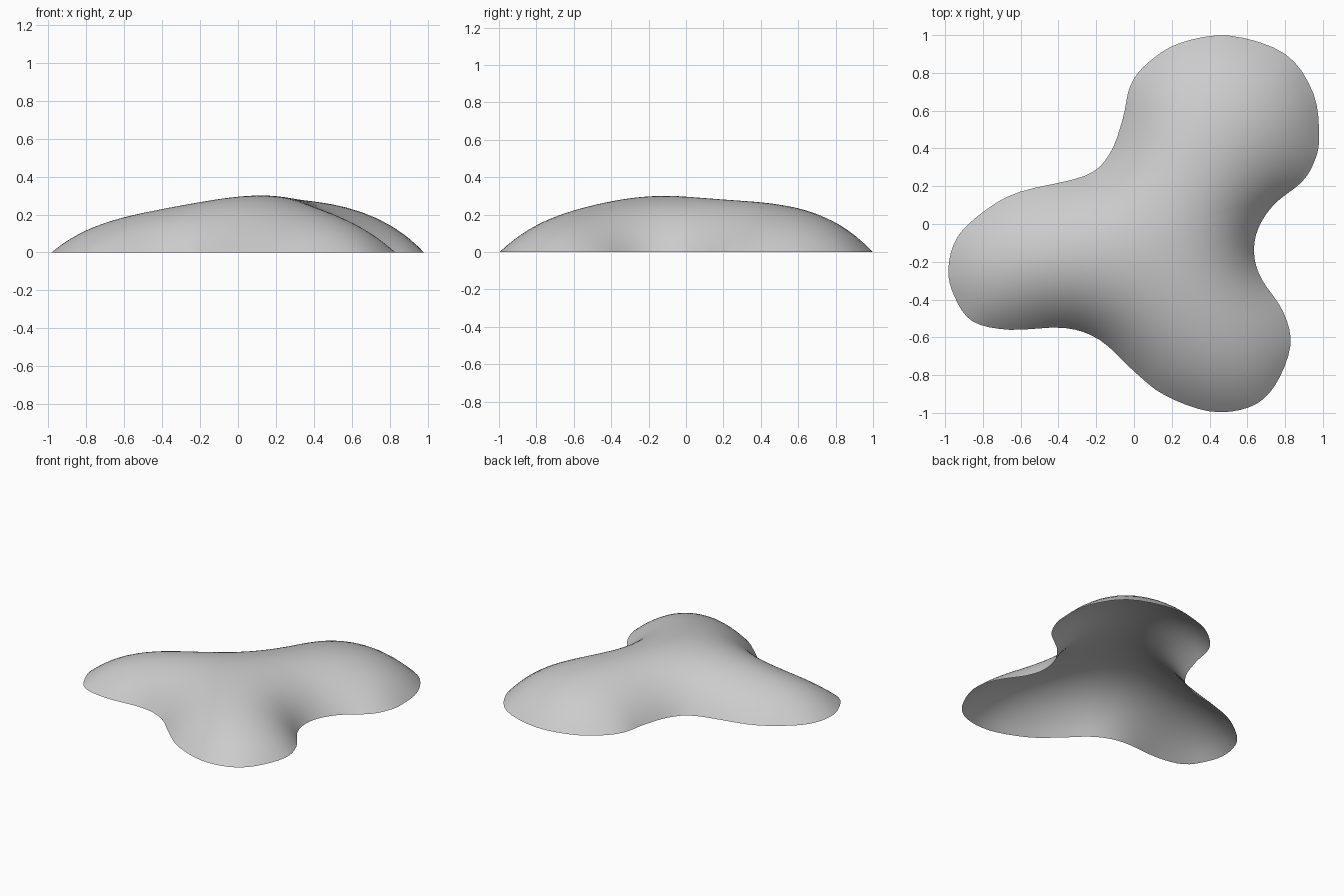
import bpy, bmesh
from mathutils import Vector

if "Cube" in bpy.data.objects:
    bpy.data.objects.remove(bpy.data.objects["Cube"])

# Three-lobed footprint, counter-clockwise
OUTLINE = [(.98, .45), (.95, .69), (.80, .90), (.505, .997), (.24, .957), (.07, .85),
           (-.02, .73), (-.06, .555), (-.13, .37), (-.26, .255), (-.605, .17), (-.79, .07),
           (-.935, -.07), (-.983, -.24), (-.95, -.385), (-.855, -.515), (-.66, -.56),
           (-.37, -.55), (-.18, -.615), (0, -.78), (.16, -.905), (.40, -.992), (.61, -.97),
           (.743, -.86), (.828, -.645), (.79, -.465), (.675, -.29), (.636, -.16),
           (.657, -.025), (.743, .105), (.886, .22), (.95, .32)]
CENTRE = Vector((.15, -.05, 0))
RINGS, STEPS, HEIGHT = 24, 4, .30
STIFFNESS = 12      # elastic bedding: keeps the lobes full beside the centre


def smooth_loop(pts, steps):
    """Closed Catmull-Rom curve through the points."""
    out, n = [], len(pts)
    for i in range(n):
        a, b, c, d = (Vector((*pts[(i + k) % n], 0)) for k in (-1, 0, 1, 2))
        for s in range(steps):
            t = s / steps
            out.append(.5 * (2 * b + (c - a) * t + (2 * a - 5 * b + 4 * c - d) * t * t
                             + (3 * b - a - 3 * c + d) * t ** 3))
    return out


def inflate(bm, height):
    """Raise the flat sheet like a loaded, bedded membrane pinned at its rim."""
    bm.verts.index_update()
    n = len(bm.verts)
    fixed = [v.is_boundary for v in bm.verts]
    links = [{} for _ in range(n)]
    diag, load = [1e-9] * n, [0.0] * n
    for f in bm.faces:
        area = f.calc_area()
        for k in range(3):
            o, p, q = f.verts[k], f.verts[(k + 1) % 3], f.verts[(k + 2) % 3]
            w = (p.co - o.co).dot(q.co - o.co) / (4 * area)
            i, j = p.index, q.index
            links[i][j] = links[i].get(j, 0) + w
            links[j][i] = links[j].get(i, 0) + w
            diag[i] += w
            diag[j] += w
            diag[o.index] += STIFFNESS * area / 3
            load[o.index] += area / 3
    free = [i for i in range(n) if not fixed[i]]
    rows = {i: [(j, w) for j, w in links[i].items() if not fixed[j]] for i in free}

    # conjugate gradient solve
    u = [0.0] * n
    r = load[:]
    d = [0.0] * n
    for i in free:
        d[i] = r[i] / diag[i]
    rz = start = sum(r[i] * d[i] for i in free)
    for _ in range(600):
        ad = {i: diag[i] * d[i] - sum(w * d[j] for j, w in rows[i]) for i in free}
        alpha = rz / sum(d[i] * ad[i] for i in free)
        for i in free:
            u[i] += alpha * d[i]
            r[i] -= alpha * ad[i]
        new = sum(r[i] * r[i] / diag[i] for i in free)
        for i in free:
            d[i] = r[i] / diag[i] + new / rz * d[i]
        rz = new
        if rz < 1e-12 * start:
            break
    top = max(u)
    for v in bm.verts:
        v.co.z = height * u[v.index] / top


# Flat sheet of rings, open underneath
rim = smooth_loop(OUTLINE, STEPS)
bm = bmesh.new()
hub = bm.verts.new(CENTRE)
rings = [[bm.verts.new(CENTRE.lerp(p, k / RINGS)) for p in rim] for k in range(1, RINGS + 1)]
for i in range(len(rim)):
    j = (i + 1) % len(rim)
    bm.faces.new((hub, rings[0][i], rings[0][j]))
    for a, b in zip(rings, rings[1:]):
        bm.faces.new((a[i], b[i], b[j]))
        bm.faces.new((a[i], b[j], a[j]))
inflate(bm, HEIGHT)

# Shell roof object
mesh = bpy.data.meshes.new("shell_roof")
bm.to_mesh(mesh)
bm.free()
for poly in mesh.polygons:
    poly.use_smooth = True
shell = bpy.data.objects.new("shell_roof", mesh)
bpy.context.collection.objects.link(shell)
